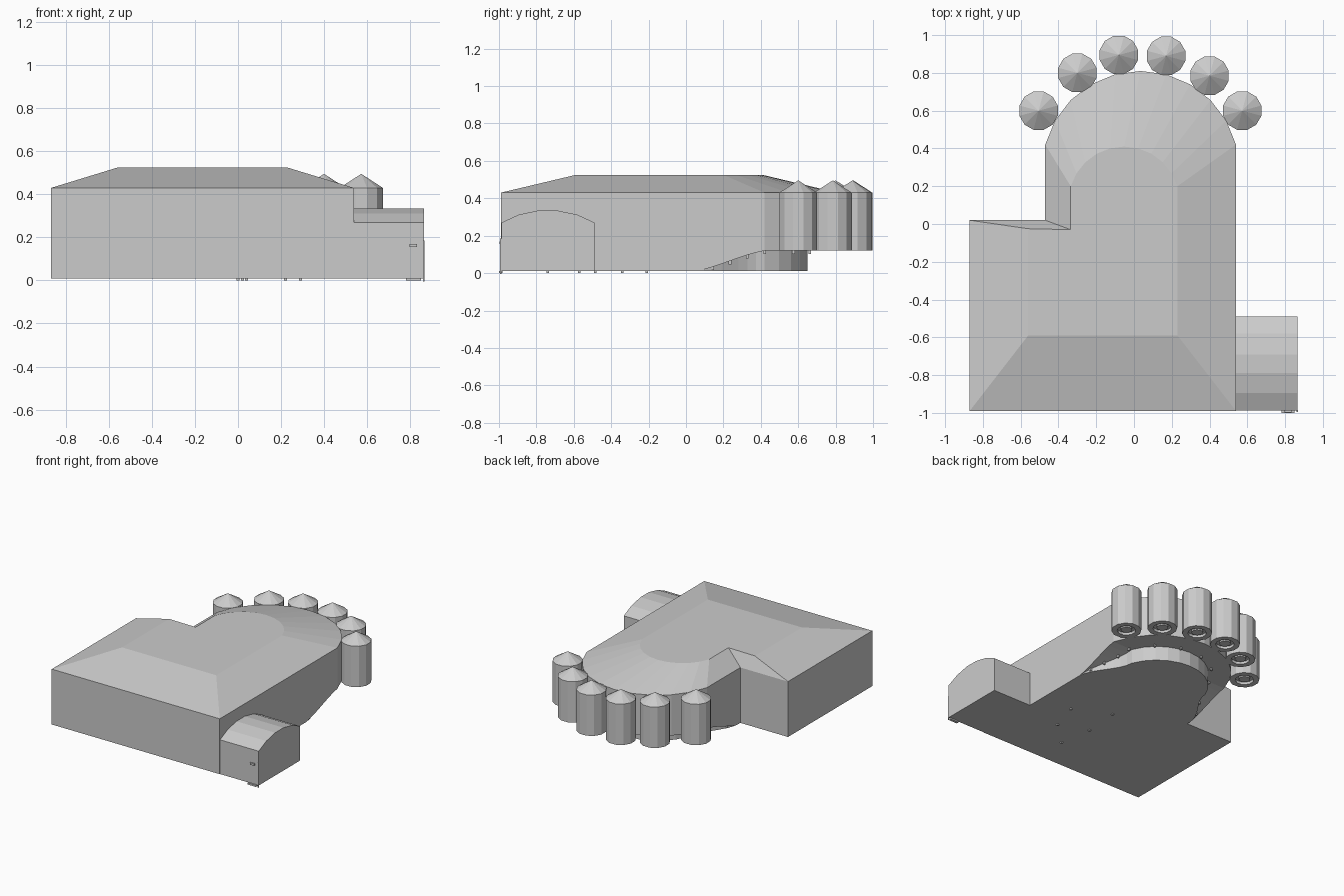
import bpy, bmesh, math

if "Cube" in bpy.data.objects:
    bpy.data.objects.remove(bpy.data.objects["Cube"])

FLOOR, SOFFIT, EAVE, TOP = 0.01, 0.12, 0.43, 0.525


def finish(name, bm):
    bmesh.ops.remove_doubles(bm, verts=bm.verts, dist=1e-5)
    bmesh.ops.recalc_face_normals(bm, faces=bm.faces)
    me = bpy.data.meshes.new(name)
    bm.to_mesh(me)
    bm.free()
    ob = bpy.data.objects.new(name, me)
    bpy.context.collection.objects.link(ob)
    return ob


def box(name, center, size):
    bm = bmesh.new()
    bmesh.ops.create_cube(bm, size=1)
    for v in bm.verts:
        v.co = [c + p * s for c, p, s in zip(center, v.co, size)]
    return finish(name, bm)


def loft(name, loops):
    """Closed solid through a list of equal-length point loops."""
    bm = bmesh.new()
    rings = [[bm.verts.new(p) for p in loop] for loop in loops]
    n = len(rings[0])
    for a, b in zip(rings, rings[1:]):
        for i in range(n):
            j = (i + 1) % n
            bm.faces.new((a[i], a[j], b[j], b[i]))
    bm.faces.new(rings[0][::-1])
    bm.faces.new(rings[-1])
    return finish(name, bm)


def arc(cx, cy, r, half_chord, n):
    """Points over the top of a circle from right chord end to left."""
    a0 = math.acos(half_chord / r)
    return [(cx + r * math.cos(a), cy + r * math.sin(a))
            for a in (a0 + (math.pi - 2 * a0) * i / n for i in range(n + 1))]


# Main hall: floor plinth, rising soffit, wall and hipped roof share one plan
N, S = 10, 8
outer, plinth, roof, under = [], [], [], []


def station(o, p, r, z=FLOOR):
    outer.append(o)
    plinth.append(p)
    roof.append(r)
    under.append(z)


def side(x, sign, steps):
    for i in steps:
        t = i / S
        y = 0.05 + 0.37 * t
        inset = 0.168 * t * t * (3 - 2 * t)
        z = FLOOR + (SOFFIT - FLOOR) * (0.6 * t + 0.4 * t * t * (3 - 2 * t))
        if sign > 0:
            r = (0.23, -0.59 + 0.79 * (y + 0.99) / 1.41)
        else:
            r = (-0.335, -0.03 + 0.23 * (y - 0.02) / 0.40)
        station((x, y), (x - sign * inset, y), r, z)


station((-0.87, -0.99), (-0.87, -0.99), (-0.56, -0.59))
station((0.54, -0.99), (0.54, -0.99), (0.23, -0.59))
side(0.54, 1, range(S))
for o, p, r in zip(arc(0.035, 0.288, 0.522, 0.505, N),
                   arc(0.035, 0.288, 0.362, 0.337, N),
                   arc(-0.0525, 0.115, 0.295, 0.2825, N)):
    station(o, p, r, SOFFIT)
side(-0.47, -1, range(S - 1, -1, -1))
station((-0.47, 0.02), (-0.47, 0.02), (-0.335, -0.03))
station((-0.87, 0.02), (-0.87, 0.02), (-0.56, -0.025))

loft("main_hall", [
    [(x, y, FLOOR) for x, y in plinth],
    [(x, y, z) for (x, y), z in zip(plinth, under)],
    [(x, y, z) for (x, y), z in zip(outer, under)],
    [(x, y, EAVE) for x, y in outer],
    [(x, y, TOP) for x, y in roof],
])

# Ring of turrets with conical caps and recessed undersides
SIDES = 12
for k, (cx, cy) in enumerate([(-0.505, 0.60), (-0.30, 0.80), (-0.08, 0.895),
                              (0.17, 0.89), (0.40, 0.785), (0.573, 0.60)]):
    rings = [(0.04, 0.125), (0.04, 0.14), (0.065, 0.14), (0.065, 0.12),
             (0.105, 0.12), (0.105, EAVE), (0.001, 0.495)]
    loft(f"turret_{k + 1}", [
        [(cx + r * math.cos(math.tau * (i + 0.5) / SIDES),
          cy + r * math.sin(math.tau * (i + 0.5) / SIDES), z)
         for i in range(SIDES)] for r, z in rings])

# Side annex with barrel roof
profile = [(-0.987, FLOOR), (-0.49, FLOOR), (-0.49, 0.27), (-0.58, 0.312),
           (-0.69, 0.335), (-0.79, 0.335), (-0.895, 0.312), (-0.987, 0.27)]
loft("annex", [[(x, y, z) for y, z in profile] for x in (0.53, 0.865)])

# Small pegs under the soffit and the floor
pegs = [(o[0] * 0.15 + p[0] * 0.85, o[1] * 0.15 + p[1] * 0.85, z)
        for o, p, z in zip(outer, plinth, under) if z > 0.03]
for k, (x, y, z) in enumerate(pegs[::2]):
    box(f"soffit_peg_{k + 1}", (x, y, z - 0.008), (0.014, 0.014, 0.02))
for k, (x, y) in enumerate([(0.29, -0.34), (0.02, -0.21), (0.22, -0.57),
                            (0.0, -0.485), (0.04, -0.74)]):
    box(f"floor_peg_{k + 1}", (x, y, 0.006), (0.014, 0.014, 0.012))

# Entrance details on the annex front
box("door_step", (0.815, -0.99, 0.006), (0.07, 0.02, 0.012))
box("wall_lamp", (0.815, -0.992, 0.162), (0.035, 0.012, 0.015))
box("corner_post", (0.864, -0.99, 0.09), (0.006, 0.008, 0.19))
